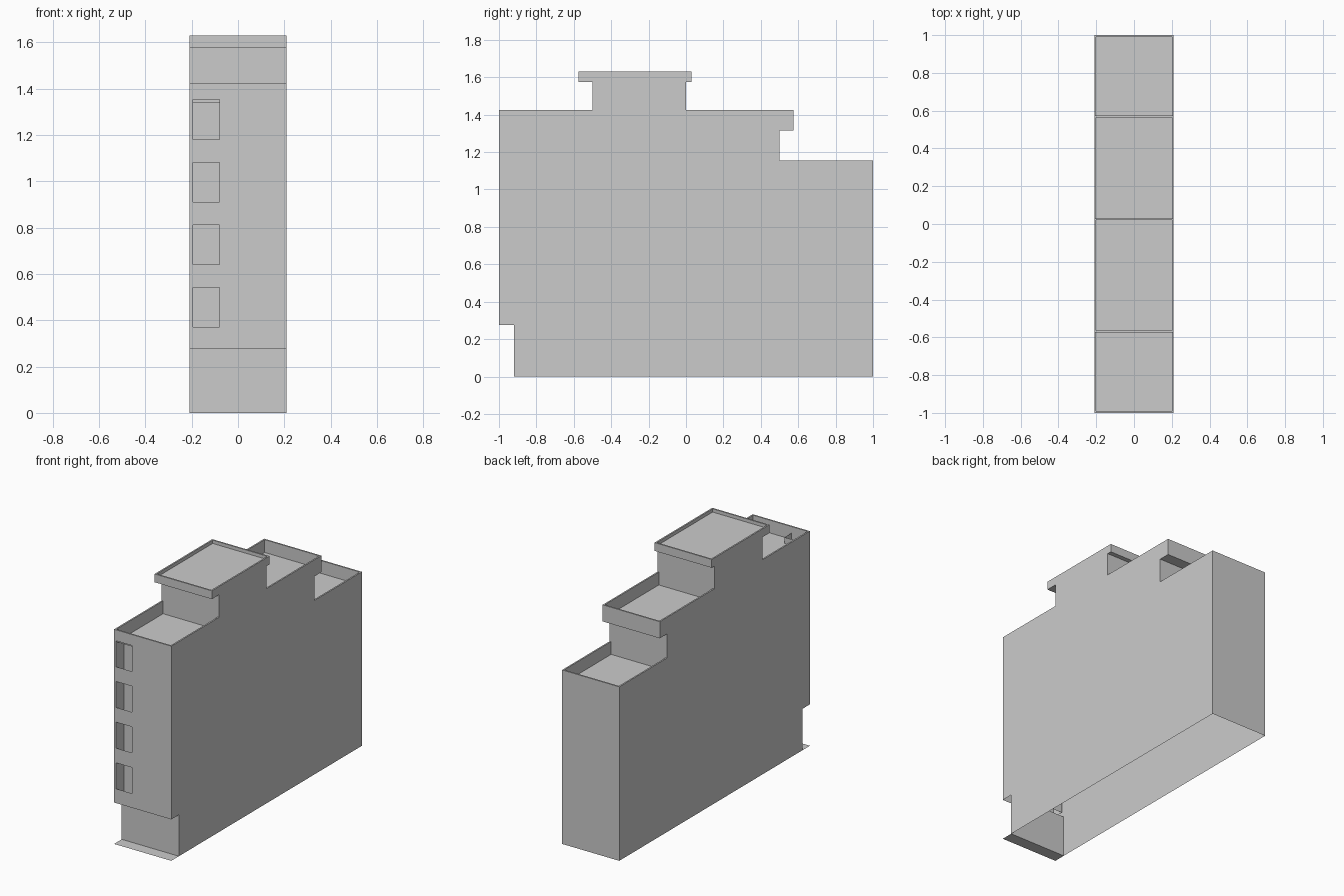
import bpy, bmesh

if "Cube" in bpy.data.objects:
    bpy.data.objects.remove(bpy.data.objects["Cube"])

W = 0.21        # half width of the building
T = 0.01        # parapet thickness
DEPTH = 0.085   # terrace recess depth


def make_object(name, bm):
    mesh = bpy.data.meshes.new(name)
    bm.to_mesh(mesh)
    bm.free()
    obj = bpy.data.objects.new(name, mesh)
    bpy.context.collection.objects.link(obj)
    return obj


def face(bm, pts):
    return bm.faces.new([bm.verts.new(p) for p in pts])


def terrace(bm, y0, y1, z, depth, t0=T, t1=T):
    """Sunken roof: rim, inner parapet faces and floor. t = 0 where it meets a wall."""
    outer = [(-W, y0), (W, y0), (W, y1), (-W, y1)]
    xi = W - T
    inner = [(-xi, y0 + t0), (xi, y0 + t0), (xi, y1 - t1), (-xi, y1 - t1)]
    widths = [t0, T, t1, T]
    for i in range(4):
        j = (i + 1) % 4
        if widths[i] > 0:
            face(bm, [(*outer[i], z), (*outer[j], z), (*inner[j], z), (*inner[i], z)])
        face(bm, [(*inner[i], z), (*inner[j], z), (*inner[j], z - depth), (*inner[i], z - depth)])
    face(bm, [(*p, z - depth) for p in inner])


# Building shell: stepped side profile (y, z); open underneath
profile = [(-0.92, 0), (1, 0), (1, 1.155), (0.5, 1.155), (0.5, 1.315), (0.575, 1.315),
           (0.575, 1.425), (0, 1.425), (0, 1.575), (0.03, 1.575), (0.03, 1.63),
           (-0.575, 1.63), (-0.575, 1.575), (-0.5, 1.575), (-0.5, 1.425),
           (-1, 1.425), (-1, 0.275), (-0.92, 0.275)]
# edges left out: base, four terrace tops, window wall, overhang underside
skip = {0, 2, 6, 10, 14, 15, 16}
bm = bmesh.new()
for x in (-W, W):
    face(bm, [(x, y, z) for y, z in profile])
for i, (a, b) in enumerate(zip(profile, profile[1:] + profile[:1])):
    if i not in skip:
        face(bm, [(-W, *a), (W, *a), (W, *b), (-W, *b)])

# Terraces
terrace(bm, -1, -0.5, 1.425, DEPTH, t1=0)
terrace(bm, -0.575, 0.03, 1.63, 0.022)
terrace(bm, 0, 0.575, 1.425, DEPTH, t0=0)
terrace(bm, 0.5, 1, 1.155, DEPTH, t0=0)
bmesh.ops.remove_doubles(bm, verts=bm.verts, dist=1e-5)
bmesh.ops.recalc_face_normals(bm, faces=bm.faces)
make_object("building_shell", bm)

# Front wall with a column of four window openings
xs = [-W, -0.195, -0.08, W]
zs = [0.275]
for i in range(4):
    zs += [0.37 + 0.27 * i, 0.542 + 0.27 * i]
zs.append(1.425)
bm = bmesh.new()
for i in range(3):
    for j in range(len(zs) - 1):
        if i == 1 and j % 2 == 1:
            continue
        x0, x1, z0, z1 = xs[i], xs[i + 1], zs[j], zs[j + 1]
        face(bm, [(x0, -1, z0), (x1, -1, z0), (x1, -1, z1), (x0, -1, z1)])
bmesh.ops.remove_doubles(bm, verts=bm.verts, dist=1e-5)
make_object("front_window_wall", bm)

# Recess behind the windows
bm = bmesh.new()
x0, x1, yb, z0, z1 = xs[1], xs[2], -0.92, 0.3, 1.33 + 0.05
face(bm, [(x0, yb, z0), (x1, yb, z0), (x1, yb, z1), (x0, yb, z1)])
face(bm, [(x0, -1, z0), (x0, yb, z0), (x0, yb, z1), (x0, -1, z1)])
face(bm, [(x1, yb, z0), (x1, -1, z0), (x1, -1, z1), (x1, yb, z1)])
bmesh.ops.remove_doubles(bm, verts=bm.verts, dist=1e-5)
make_object("window_recess", bm)

# Ground strip in front of the set-back entrance
bm = bmesh.new()
face(bm, [(-W, -1, 0), (W, -1, 0), (W, -0.92, 0), (-W, -0.92, 0)])
make_object("entrance_strip", bm)
